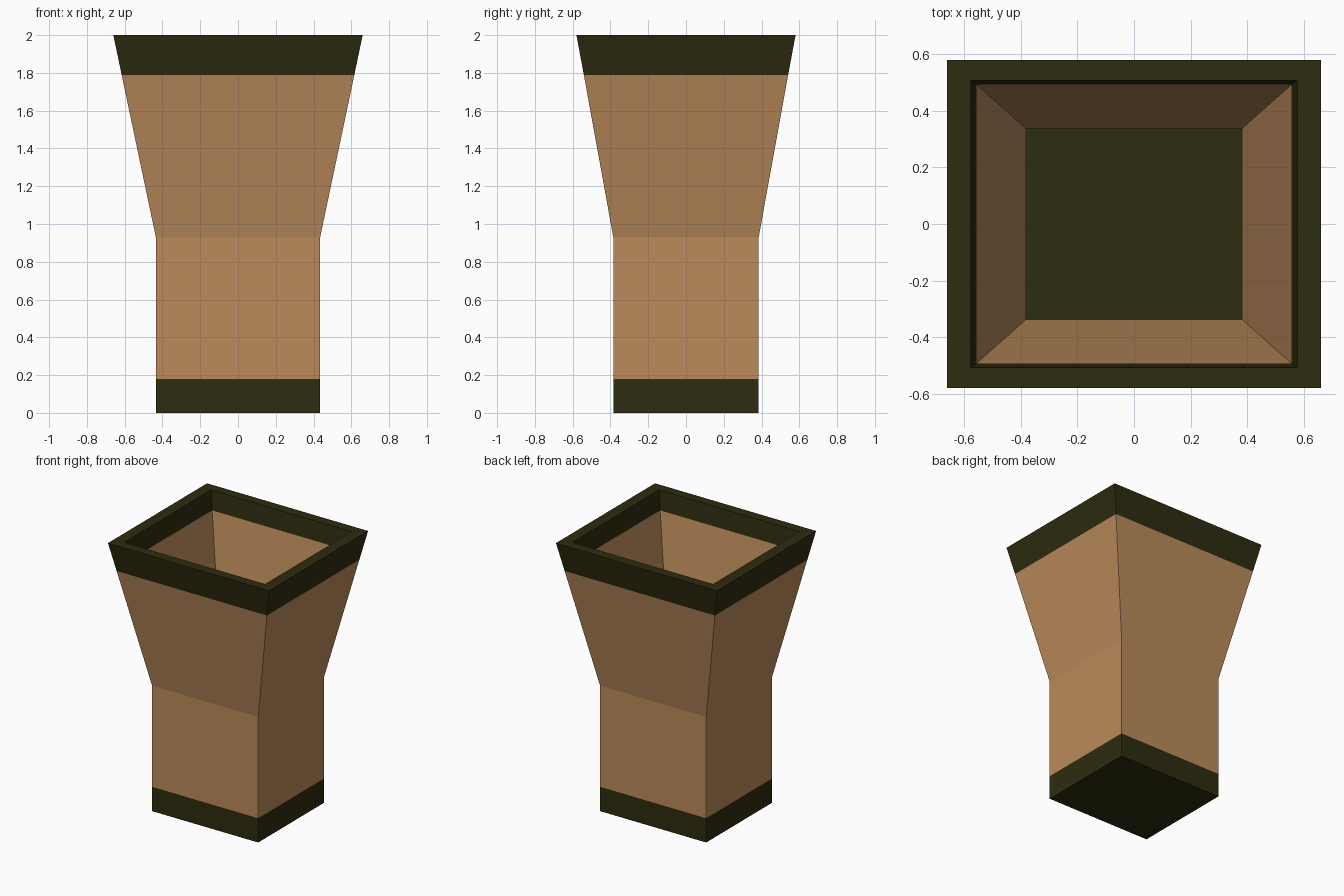
import bpy, bmesh

if "Cube" in bpy.data.objects:
    bpy.data.objects.remove(bpy.data.objects["Cube"])


def material(name, rgb):
    m = bpy.data.materials.new(name)
    m.diffuse_color = (*rgb, 1)
    m.use_nodes = True
    m.node_tree.nodes["Principled BSDF"].inputs["Base Color"].default_value = m.diffuse_color
    return m


tan = material("tan clay", (0.50, 0.26, 0.105))
dark = material("dark olive trim", (0.027, 0.025, 0.0045))

# Profile from base centre, up the outside, over the rim, down to the inner floor:
# (half width x, half depth y, z, material of the wall leading to the next ring)
profile = [
    (0.435, 0.385, 0.00, 1),   # bottom trim
    (0.435, 0.385, 0.18, 0),   # straight shaft
    (0.435, 0.385, 0.93, 0),   # flared part
    (0.616, 0.541, 1.79, 1),   # top trim
    (0.660, 0.580, 2.00, 1),   # rim
    (0.577, 0.508, 2.00, 1),   # inner trim
    (0.557, 0.493, 1.86, 0),   # inner flare
    (0.381, 0.337, 0.93, 0),   # inner shaft
    (0.381, 0.337, 0.18, 1),   # floor
]

bm = bmesh.new()
rings = [[bm.verts.new((sx * x, sy * y, z))
          for sx, sy in ((-1, -1), (1, -1), (1, 1), (-1, 1))]
         for x, y, z, _ in profile]
for a, b, p in zip(rings, rings[1:], profile):
    for i in range(4):
        j = (i + 1) % 4
        bm.faces.new((a[i], a[j], b[j], b[i])).material_index = p[3]

# Underside and inner floor
bm.faces.new(rings[0][::-1]).material_index = 1
bm.faces.new(rings[-1]).material_index = 1
bmesh.ops.recalc_face_normals(bm, faces=bm.faces)

mesh = bpy.data.meshes.new("flared_planter")
bm.to_mesh(mesh)
bm.free()
mesh.materials.append(tan)
mesh.materials.append(dark)
bpy.context.collection.objects.link(bpy.data.objects.new("flared_planter", mesh))
